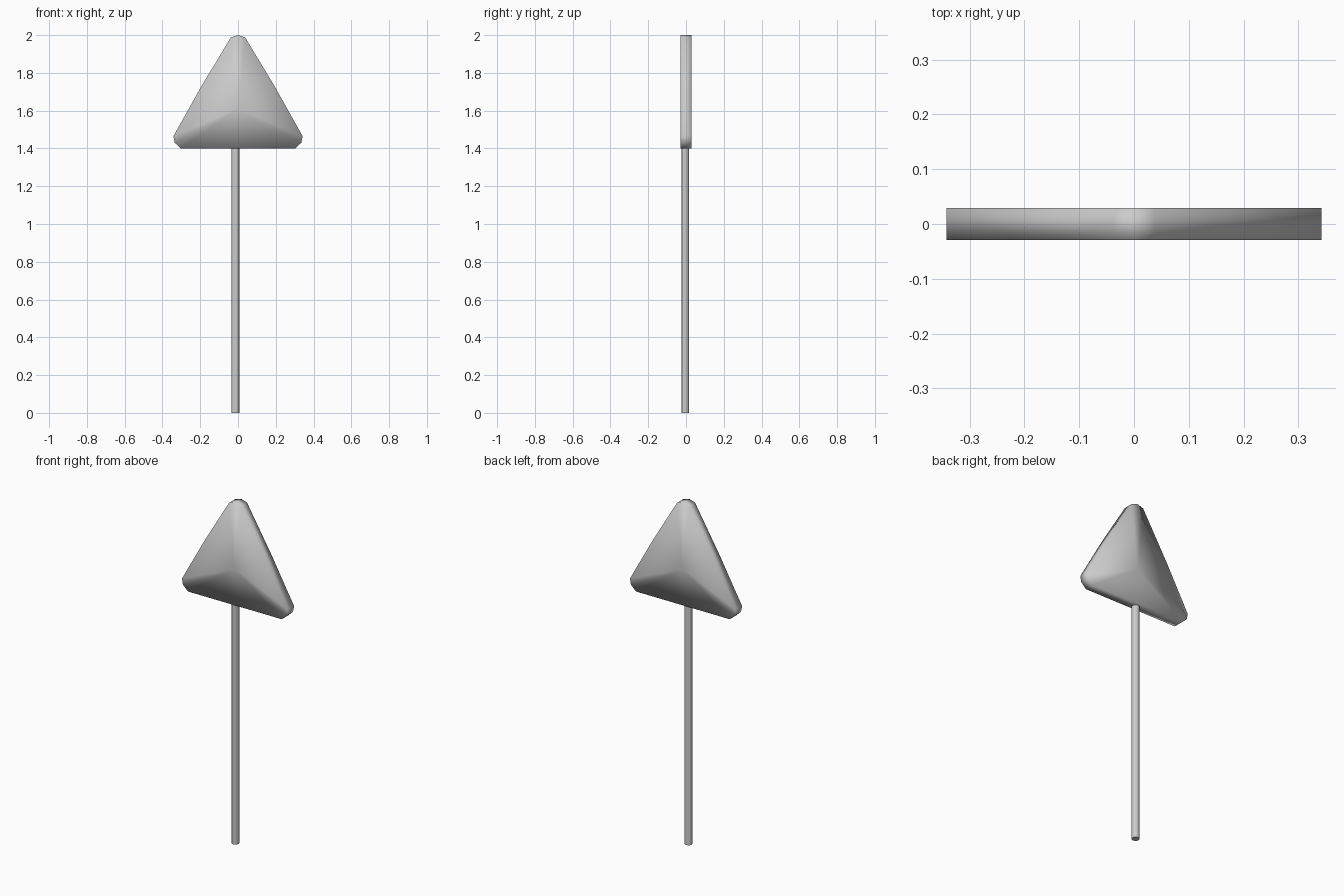
import bpy
import bmesh
from mathutils import Vector

if "Cube" in bpy.data.objects:
    bpy.data.objects.remove(bpy.data.objects["Cube"])


def finish(name, bm):
    bmesh.ops.recalc_face_normals(bm, faces=bm.faces[:])
    mesh = bpy.data.meshes.new(name)
    bm.to_mesh(mesh)
    bm.free()
    obj = bpy.data.objects.new(name, mesh)
    bpy.context.collection.objects.link(obj)
    for poly in mesh.polygons:
        poly.use_smooth = True
    return obj


# Triangular sign plate: half outline from bottom centre to apex, mirrored
half = [(0.303, 1.40), (0.335, 1.43), (0.342, 1.465),
        (0.198, 1.722), (0.038, 1.988)]
outline = [(0, 1.40)] + half + [(0, 2.0)] + [(-x, z) for x, z in reversed(half)]
HALF_DEPTH = 0.029
bm = bmesh.new()
rims = []
for y in (-HALF_DEPTH, HALF_DEPTH):
    ring = [bm.verts.new((x, y, z)) for x, z in outline]
    hub = bm.verts.new((0, y, 1.61))
    for i, v in enumerate(ring):
        bm.faces.new((hub, v, ring[(i + 1) % len(ring)]))
    rims.append(ring)
front, back = rims
for i in range(len(outline)):
    j = (i + 1) % len(outline)
    bm.faces.new((front[i], front[j], back[j], back[i]))
finish("sign_plate", bm)

# Round pole, slightly off centre under the plate
bm = bmesh.new()
bmesh.ops.create_cone(bm, cap_ends=True, segments=12, radius1=0.021,
                      radius2=0.021, depth=1.405)
bmesh.ops.translate(bm, verts=bm.verts[:], vec=Vector((-0.014, -0.004, 0.7025)))
pole = finish("pole", bm)
bpy.context.view_layer.objects.active = pole
pole.select_set(True)
bpy.ops.object.shade_smooth_by_angle()
